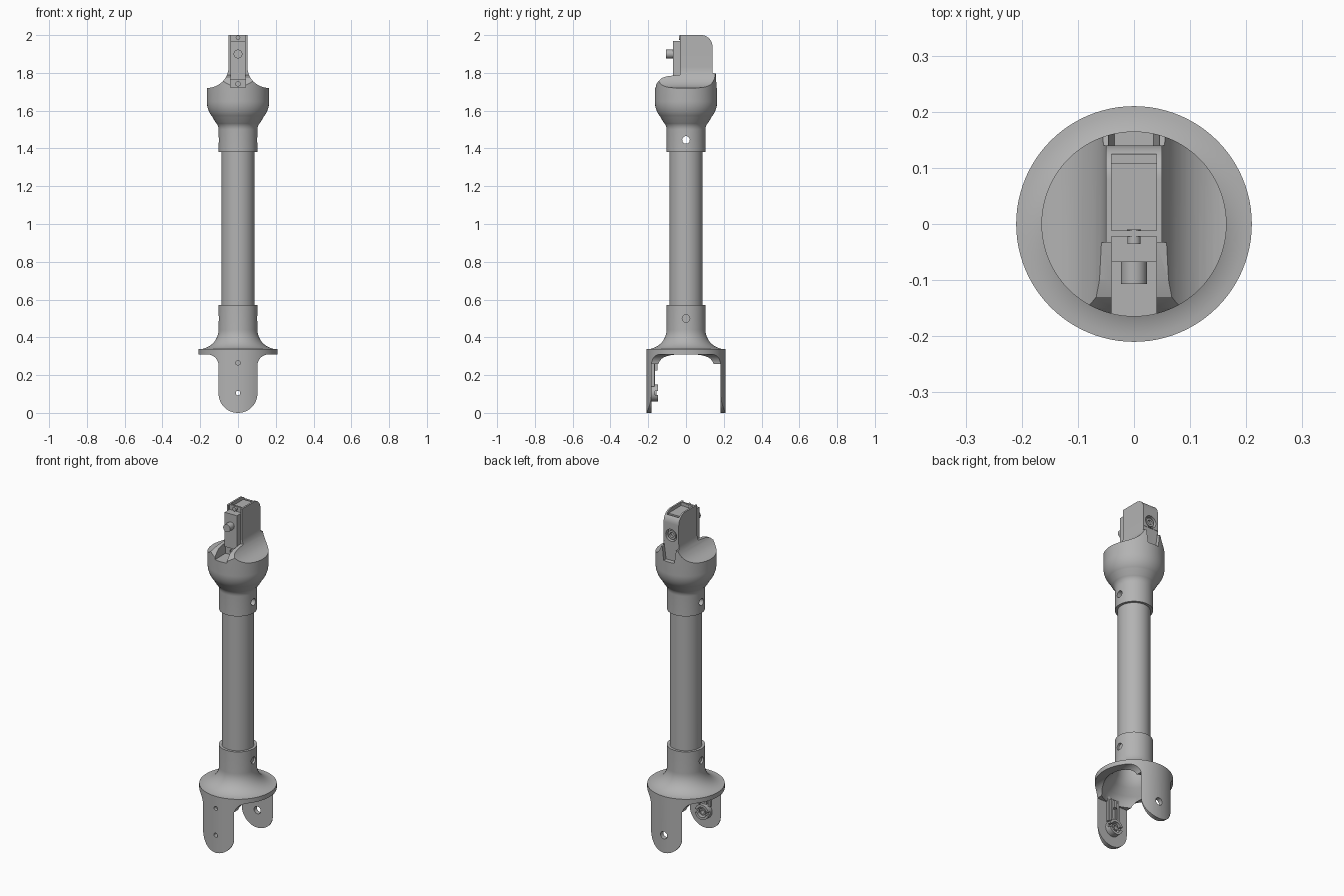
import bpy, bmesh
from math import sin, cos, pi, radians
from mathutils import Matrix

old = bpy.data.objects.get("Cube")
if old:
    bpy.data.objects.remove(old, do_unlink=True)

grey = bpy.data.materials.new("mid grey")
grey.use_nodes = True
colour = (0.45, 0.45, 0.45, 1)
grey.diffuse_color = colour
grey.node_tree.nodes["Principled BSDF"].inputs["Base Color"].default_value = colour


def finish(name, bm):
    bmesh.ops.recalc_face_normals(bm, faces=bm.faces)
    mesh = bpy.data.meshes.new(name)
    bm.to_mesh(mesh)
    bm.free()
    ob = bpy.data.objects.new(name, mesh)
    bpy.context.collection.objects.link(ob)
    mesh.materials.append(grey)
    return ob


def lathe(name, profile, steps=96):
    """Closed (radius, z) profile turned about z."""
    bm = bmesh.new()
    vs = [bm.verts.new((r, 0, z)) for r, z in profile]
    es = [bm.edges.new((vs[i], vs[(i + 1) % len(vs)])) for i in range(len(vs))]
    bmesh.ops.spin(bm, geom=vs + es, cent=(0, 0, 0), axis=(0, 0, 1),
                   angle=2 * pi, steps=steps, use_merge=True)
    bmesh.ops.remove_doubles(bm, verts=bm.verts, dist=1e-5)
    return finish(name, bm)


def prism(name, points, axis, a, b):
    """Outline of (horizontal, z) points extruded from a to b along x or y."""
    bm = bmesh.new()
    place = (lambda u, z: (a, u, z)) if axis == "x" else (lambda u, z: (u, a, z))
    face = bm.faces.new([bm.verts.new(place(u, z)) for u, z in points])
    geom = bmesh.ops.extrude_face_region(bm, geom=[face])["geom"]
    move = (b - a, 0, 0) if axis == "x" else (0, b - a, 0)
    bmesh.ops.translate(bm, vec=move, verts=[g for g in geom if isinstance(g, bmesh.types.BMVert)])
    return finish(name, bm)


def box(name, x, y, z):
    return prism(name, [(x[0], z[0]), (x[1], z[0]), (x[1], z[1]), (x[0], z[1])], "y", *y)


def arc(cu, cz, ru, rz, start, end, n=14):
    angles = [radians(start + (end - start) * i / n) for i in range(n + 1)]
    return [(cu + ru * cos(t), cz + rz * sin(t)) for t in angles]


def rod(name, axis, r, z, a, b):
    return prism(name, arc(0, z, r, r, 0, 348.75, 31), axis, a, b)


def carve(ob, *cutters, op="DIFFERENCE"):
    for cutter in cutters:
        mod = ob.modifiers.new("cut", "BOOLEAN")
        mod.operation, mod.solver, mod.object = op, "EXACT", cutter
        bpy.context.view_layer.objects.active = ob
        bpy.ops.object.modifier_apply(modifier=mod.name)
        bpy.data.objects.remove(cutter, do_unlink=True)


# Hollow shaft
shaft = lathe("shaft", [(.088, .45), (.088, 1.5), (.075, 1.5), (.075, .45)])
carve(shaft, rod("pin_cut", "x", .02, 1.445, -.3, .3))

# Lower fork: collar, flared flange and two round-ended lugs
flare = arc(.21, .44, .107, .103, 180, 270)
fork = lathe("lower_fork", [(.088, .57), (.103, .57)] + flare +
             [(.21, 0), (.18, 0), (.18, .26), (.172, .29), (.155, .315), (.12, .35),
              (.098, .39), (.088, .45)])
right_edge = arc(.163, .25, .06, .06, 180, 90)
lug = arc(0, .103, .103, .103, -180, 0, 24) + right_edge + [(.3, .31), (.3, .7), (-.3, .7), (-.3, .31)]
lug += [(-u, z) for u, z in reversed(right_edge)]
carve(fork, prism("lug_outline", lug, "y", -.3, .3), op="INTERSECT")
carve(fork, box("lug_gap", (-.14, .14), (-.183, .183), (-.1, .26)),
      rod("small_bore", "y", .012, .105, -.3, -.1),
      rod("upper_bore", "y", .012, .265, -.3, -.19),
      rod("large_bore", "y", .022, .105, .1, .3),
      rod("right_pin_cut", "x", .02, .5, .09, .2),
      rod("left_pin_cut", "x", .02, .5, -.2, -.09))

# Latch on the inside of the front lug
ring = rod("latch_ring", "y", .045, .105, -.187, -.147)
carve(ring, rod("ring_bore", "y", .03, .105, -.18, -.1),
      box("ring_notch", (-.1, .1), (-.165, -.1), (.095, .115)),
      rod("ring_hole", "y", .012, .105, -.3, -.1))
hub = rod("latch_hub", "y", .02, .105, -.187, -.155)
carve(hub, rod("hub_hole", "y", .012, .105, -.3, -.1))
strip = box("latch_strip", (-.02, .02), (-.187, -.165), (.15, .28))
carve(strip, box("strip_groove", (-.01, .01), (-.172, -.1), (.16, .27)))
box("latch_tongue", (-.01, .01), (-.174, -.152), (.225, .27))
for side, x in (("left", .035), ("right", -.035)):
    box(side + "_latch_rib", (x - .006, x + .006), (-.187, -.168), (.14, .29))

# Upper head: collar, bowl and upright fin turned and then carved
bowl = arc(.15, 1.5, .047, .05, 180, 130, 6) + arc(.075, 1.65, .09, .112, -48, 0, 12)
head = lathe("upper_head", [(0, 1.47), (.088, 1.47), (.088, 1.38), (.103, 1.38)] + bowl +
             [(.165, 2.05), (0, 2.05)])
side = [(-.2, 1.3), (.2, 1.3), (.2, 1.79), (.14, 1.8)] + arc(.08, 1.94, .06, .06, 0, 90)
side += [(-.033, 2), (-.033, 1.79), (-.1, 1.782), (-.13, 1.772), (-.15, 1.75), (-.17, 1.72)]
carve(head, prism("side_outline", side, "x", -.3, .3), op="INTERSECT")
for s in (1, -1):
    scoop = arc(.165, 1.83, .115, .11, 180, 270) + [(.3, 1.72), (.3, 2.2), (.05, 2.2)]
    carve(head, prism("scoop", [(s * u, z) for u, z in scoop], "y", -.3, .3))
carve(head, box("front_slot", (-.04, .04), (-.3, -.022), (1.722, 2.1)),
      box("top_recess", (-.04, .04), (-.012, .13), (1.98, 2.1)),
      box("top_slot", (-.04, .04), (.108, .124), (1.93, 2.1)),
      prism("back_notch", [(-.05, 1.83), (-.035, 1.72), (.035, 1.72), (.05, 1.83)], "y", .138, .3),
      rod("back_socket", "y", .036, 1.87, .115, .3),
      rod("head_pin_cut", "x", .02, 1.445, -.3, .3))

# Socket boss, slider and its peg
boss = rod("socket_boss", "y", .026, 1.87, .11, .134)
carve(boss, rod("boss_bore", "y", .014, 1.87, .12, .2))
slider = box("slider", (-.04, .04), (-.068, -.02), (1.722, 1.97))
carve(slider, box("slider_foot_cut", (-.1, .1), (-.1, -.06), (1.7, 1.765)),
      rod("slider_screw", "y", .012, 1.742, -.1, -.05))
rod("slider_peg", "y", .023, 1.9, -.107, -.06)
rod("top_screw", "y", .012, 1.986, -.036, -.01)

# Smooth turned surfaces, keeping edges crisp
for ob in bpy.context.collection.objects:
    if ob.type == "MESH" and grey.name in ob.data.materials:
        bpy.ops.object.select_all(action="DESELECT")
        ob.select_set(True)
        bpy.context.view_layer.objects.active = ob
        bpy.ops.object.shade_smooth_by_angle(angle=radians(25))
